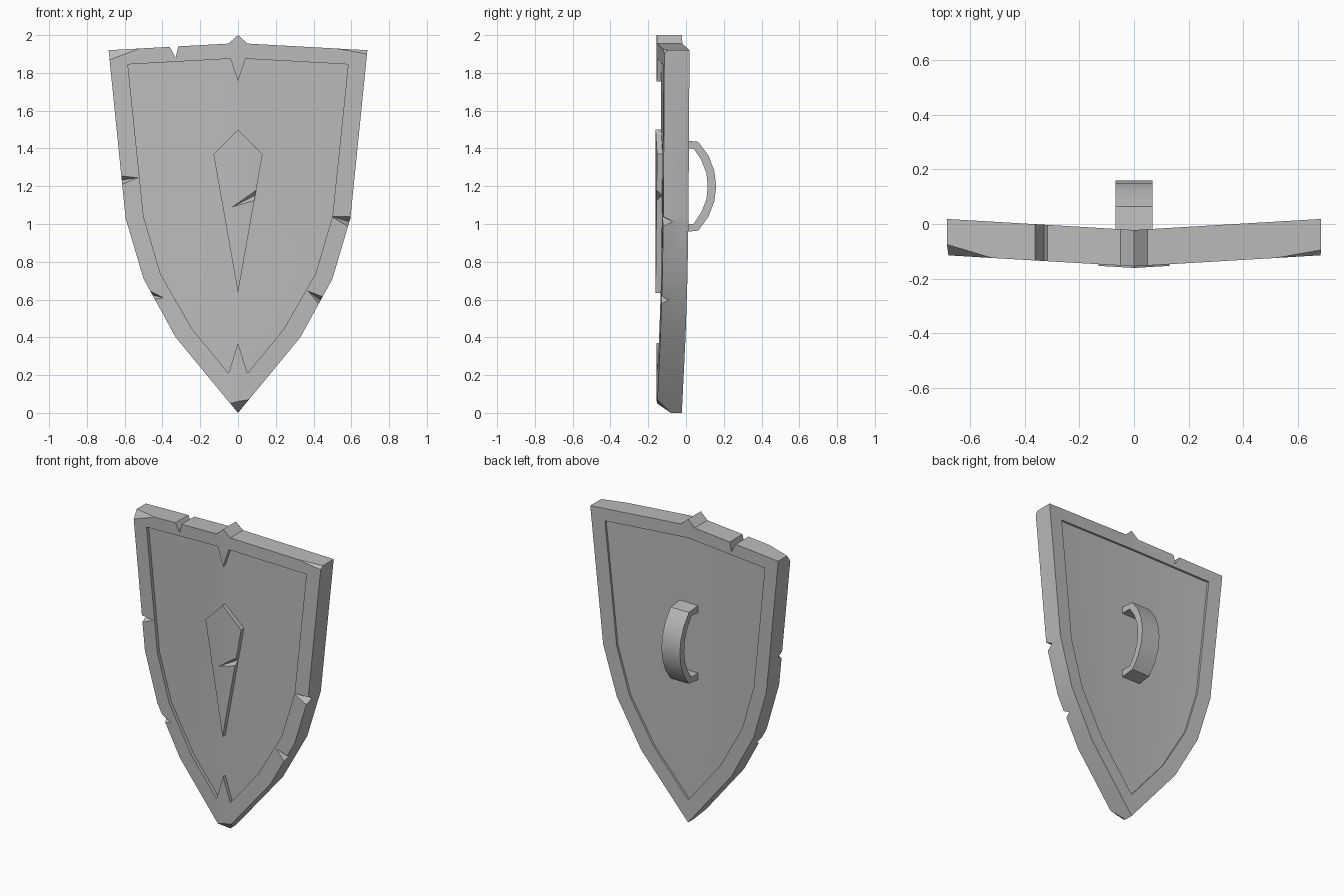
import bpy, bmesh, math
from mathutils import Vector

cube = bpy.data.objects.get("Cube")
if cube:
    bpy.data.objects.remove(cube, do_unlink=True)

steel = bpy.data.materials.new("grey_steel")
steel.use_nodes = True
grey = (0.5, 0.5, 0.5, 1)
steel.diffuse_color = grey
steel.node_tree.nodes["Principled BSDF"].inputs["Base Color"].default_value = grey

FRONT, BACK, SLOPE = -0.155, -0.022, 0.059
FRONT_PANEL, BACK_PANEL = -0.132, -0.036


def bent(x, z, y):
    """Place a point on a layer of the shield, swept back from the centre ridge."""
    return Vector((x, y + SLOPE * abs(x), z))


def finish(name, bm):
    bmesh.ops.remove_doubles(bm, verts=bm.verts, dist=1e-5)
    bmesh.ops.recalc_face_normals(bm, faces=bm.faces)
    mesh = bpy.data.meshes.new(name)
    bm.to_mesh(mesh)
    bm.free()
    mesh.materials.append(steel)
    obj = bpy.data.objects.new(name, mesh)
    bpy.context.collection.objects.link(obj)
    return obj


def face(bm, points):
    bm.faces.new([bm.verts.new(p) for p in points])


def walls(bm, path, y0, y1, side):
    for (xa, za), (xb, zb) in zip(path, path[1:]):
        face(bm, [bent(side * xa, za, y0), bent(side * xb, zb, y0),
                  bent(side * xb, zb, y1), bent(side * xa, za, y1)])


def layer(bm, path, y, side):
    face(bm, [bent(side * x, z, y) for x, z in path])


def hull(points):
    bm = bmesh.new()
    for p in points:
        bm.verts.new(p)
    res = bmesh.ops.convex_hull(bm, input=bm.verts)
    loose = set(res["geom_interior"] + res["geom_unused"])
    bmesh.ops.delete(bm, geom=[v for v in loose if isinstance(v, bmesh.types.BMVert)],
                     context="VERTS")
    return finish("cutter", bm)


def carve(obj, cutter):
    mod = obj.modifiers.new("carve", "BOOLEAN")
    mod.operation, mod.solver, mod.object = "DIFFERENCE", "EXACT", cutter
    bpy.context.view_layer.objects.active = obj
    bpy.ops.object.modifier_apply(modifier=mod.name)
    bpy.data.objects.remove(cutter, do_unlink=True)


def gash(obj, tip, a, b, y, depth):
    """Wedge cut, shallow at the tip and deepest outside the edge points a and b."""
    t = bent(*tip, y)
    pa, pb = (t + (bent(*p, y) - t) * 1.3 for p in (a, b))
    deep = (pa + pb) / 2 + Vector((0, depth * 1.3, 0))
    out = Vector((0, -0.05, 0))
    carve(obj, hull([t, pa, pb, deep, t + out, pa + out, pb + out]))


def chip(obj, a, b, c, corner):
    """Slice one corner off along the plane through a, b and c."""
    mid = (a + b + c) / 3
    n = (b - a).cross(c - a).normalized()
    if n.dot(corner - mid) < 0:
        n = -n
    base = [mid + (p - mid) * 3 for p in (a, b, c)]
    carve(obj, hull(base + [p + n * 0.2 for p in base]))


# Shield body: rim, recessed front and back panels, outer sides
outer = [(0, 2.0), (0.05, 1.955), (0.685, 1.92), (0.595, 1.03),
         (0.5, 0.71), (0.33, 0.40), (0, 0)]
curve = [(0.583, 1.845), (0.5, 1.04), (0.41, 0.735), (0.24, 0.44)]
inner_front = [(0, 1.755), (0.04, 1.875)] + curve + [(0.05, 0.21), (0, 0.37)]
inner_back = [(0, 1.875)] + curve + [(0, 0.15)]

bm = bmesh.new()
for side in (1, -1):
    walls(bm, outer, FRONT, BACK, side)
    for inner, rim_y, panel_y in ((inner_front, FRONT, FRONT_PANEL),
                                  (inner_back, BACK, BACK_PANEL)):
        layer(bm, outer + inner[::-1], rim_y, side)
        walls(bm, inner, rim_y, panel_y, side)
        layer(bm, inner, panel_y, side)
body = finish("shield_body", bm)

# Battle damage on the rim
gash(body, (-0.53, 1.245), (-0.62, 1.255), (-0.615, 1.21), FRONT, 0.04)
gash(body, (0.495, 1.04), (0.597, 1.04), (0.585, 0.985), FRONT, 0.05)
gash(body, (-0.395, 0.61), (-0.475, 0.65), (-0.445, 0.6), FRONT, 0.04)
gash(body, (0.37, 0.645), (0.43, 0.575), (0.45, 0.615), FRONT, 0.04)
carve(body, hull([Vector((x, y, z)) for y in (-0.3, 0.2)
                  for x, z in ((-0.33, 1.88), (-0.385, 1.98), (-0.308, 1.98))]))
for side, z, y in ((-1, 1.868, -0.075), (1, 1.9, -0.095)):
    chip(body, bent(side * 0.684, z, FRONT), bent(side * 0.52, 1.929, FRONT),
         Vector((side * 0.685, y, 1.92)), bent(side * 0.685, 1.92, FRONT))
chip(body, bent(-0.04, 0.05, FRONT), bent(0.055, 0.07, FRONT),
     Vector((0, -0.08, 0)), bent(0, 0, FRONT))

# Raised kite emblem with one gash
kite = [(0, 1.5), (0.13, 1.37), (0, 0.635)]
bm = bmesh.new()
for side in (1, -1):
    walls(bm, kite, -0.161, -0.125, side)
    layer(bm, kite, -0.161, side)
    layer(bm, kite, -0.125, side)
emblem = finish("kite_emblem", bm)
gash(emblem, (-0.03, 1.09), (0.098, 1.18), (0.088, 1.125), -0.161, 0.03)

# Curved grip on the back
grip_out = [(-0.03, 0.245), (0.065, 0.235), (0.12, 0.16), (0.15, 0.08), (0.16, 0)]
grip_in = [(-0.03, 0.2), (0.04, 0.2), (0.08, 0.14), (0.108, 0.07), (0.115, 0)]


def mirrored(half):
    return half + [(y, -d) for y, d in half[-2::-1]]


profile = list(zip(mirrored(grip_out), mirrored(grip_in)))
bm = bmesh.new()
rings = [[bm.verts.new((x, y, 1.2 + d)) for (y, d), x in
          ((o, -0.067), (o, 0.067), (i, 0.067), (i, -0.067))] for o, i in profile]
for r, s in zip(rings, rings[1:]):
    for k in range(4):
        bm.faces.new((r[k], r[k - 1], s[k - 1], s[k]))
bm.faces.new(rings[0])
bm.faces.new(rings[-1])
grip = finish("back_grip", bm)

# Soft shading with crisp edges
bpy.ops.object.select_all(action="DESELECT")
for obj in (body, emblem, grip):
    obj.select_set(True)
bpy.context.view_layer.objects.active = body
bpy.ops.object.shade_smooth_by_angle(angle=math.radians(30))
